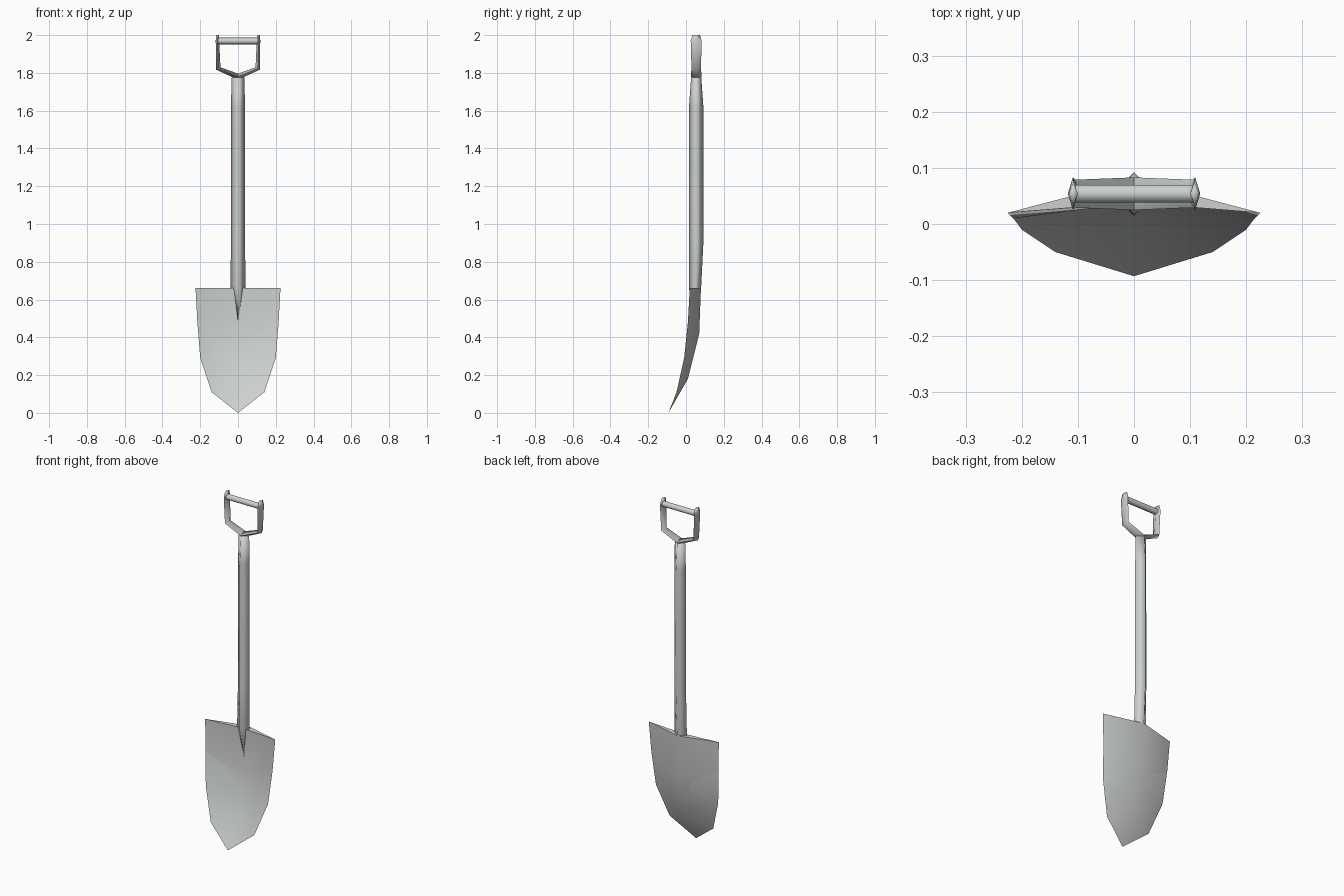
import bpy, bmesh, math
from mathutils import Vector

cube = bpy.data.objects.get("Cube")
if cube:
    bpy.data.objects.remove(cube, do_unlink=True)

steel = bpy.data.materials.new("pale_grey_steel")
colour = (0.61, 0.64, 0.62, 1)
steel.diffuse_color = colour
steel.use_nodes = True
steel.node_tree.nodes["Principled BSDF"].inputs["Base Color"].default_value = colour

AXIS_Y = 0.054  # depth of the shaft axis


def loft(name, rings, sharp_angle):
    """Join equal rings of points into a closed, smooth-shaded skin."""
    bm = bmesh.new()
    loops = [[bm.verts.new(p) for p in ring] for ring in rings]
    n = len(loops[0])
    for a, b in zip(loops, loops[1:]):
        for i in range(n):
            j = (i + 1) % n
            bm.faces.new((a[i], a[j], b[j], b[i]))
    bm.faces.new(loops[0][::-1])
    bm.faces.new(loops[-1])
    bmesh.ops.remove_doubles(bm, verts=bm.verts, dist=0.0005)
    bmesh.ops.recalc_face_normals(bm, faces=bm.faces)
    mesh = bpy.data.meshes.new(name)
    bm.to_mesh(mesh)
    bm.free()
    mesh.materials.append(steel)
    obj = bpy.data.objects.new(name, mesh)
    bpy.context.collection.objects.link(obj)
    bpy.ops.object.select_all(action='DESELECT')
    obj.select_set(True)
    bpy.context.view_layer.objects.active = obj
    bpy.ops.object.shade_smooth_by_angle(angle=math.radians(sharp_angle))
    return obj


def diamond(centre, u, v):
    c, u, v = Vector(centre), Vector(u), Vector(v)
    return [c + u, c + v, c - u, c - v]


# Blade: dished sheet, thicker behind the shaft; edge and centre line per row
blade_rows = [
    # edge x, edge y, edge z, centre z, back y, front y
    (0.225, 0.02, 0.66, 0.66, 0.079, 0.038),
    (0.215, 0.01, 0.48, 0.42, 0.070, 0.062),
    (0.200, -0.01, 0.29, 0.30, 0.040, 0.036),
    (0.140, -0.05, 0.11, 0.18, 0.010, 0.007),
    (0.000, -0.093, 0.0, 0.0, -0.093, -0.093),
]
loft("blade", [[(-x, y, z), (0, back, cz), (x, y, z), (0, front, cz)]
               for x, y, z, cz, back, front in blade_rows], 60)

# Shaft: four-sided bar that fades into the blade at its foot
shaft_rows = [
    # z, half width, front y, back y
    (0.46, 0.002, 0.060, 0.066),
    (0.66, 0.039, 0.015, 0.080),
    (0.90, 0.038, 0.015, 0.092),
    (1.62, 0.037, 0.016, 0.092),
    (1.775, 0.034, 0.027, 0.081),
]
loft("shaft", [diamond((0, (f + b) / 2, z), (w, 0, 0), (0, (b - f) / 2, 0))
               for z, w, f, b in shaft_rows], 100)

# Fork: two bent arms carrying the grip
arm_rows = [
    # x, z, half thickness, half depth, tilt of the section in degrees
    (0.104, 1.823, 0.013, 0.025, 30),
    (0.109, 1.970, 0.009, 0.029, 0),
    (0.108, 2.000, 0.008, 0.020, 0),
]


def arm_ring(side, row):
    x, z, t, d, tilt = row
    a = math.radians(tilt)
    return diamond((side * x, AXIS_Y, z),
                   (t * math.cos(a), 0, -side * t * math.sin(a)), (0, d, 0))


base = diamond((0, AXIS_Y, 1.780), (0, 0, -0.016), (0, 0.029, 0))
for side, label in ((1, "left"), (-1, "right")):
    root = base if side > 0 else diamond((0, AXIS_Y, 1.780), (0, 0, 0.016), (0, 0.029, 0))
    loft(label + "_fork_arm", [root] + [arm_ring(side, r) for r in arm_rows], 100)

# Grip: six-sided crossbar between the arms
loft("grip", [[(x, AXIS_Y + 0.018 * math.sin(k * math.pi / 3),
                1.969 + 0.018 * math.cos(k * math.pi / 3)) for k in range(6)]
              for x in (-0.105, 0.105)], 70)
